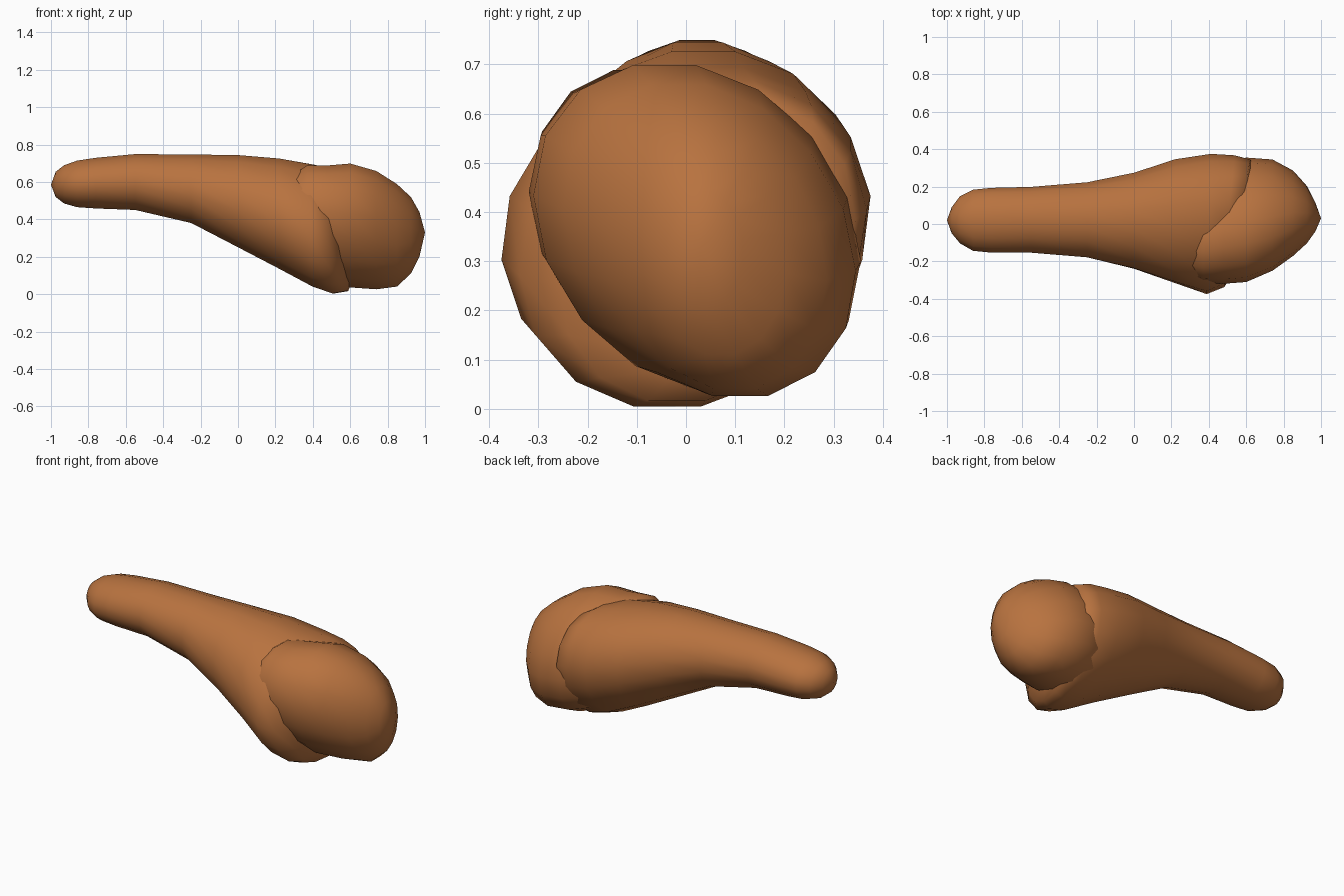
import bpy, bmesh, math

mat = bpy.data.materials.new("brown")
mat.diffuse_color = (0.48, 0.17, 0.05, 1)


def loft(name, sections, start, end, sides=16):
    """Skin oval sections (x, y_min, y_max, z_min, z_max, shear, lean) between two tips.
    shear slides x with y, lean slides y with z."""
    bm = bmesh.new()
    rings = []
    for x, y0, y1, z0, z1, shear, lean in sections:
        ring = []
        for i in range(sides):
            a = 2 * math.pi * (i + 0.5) / sides
            dy = (y1 - y0) / 2 * math.cos(a) * 1.01
            dz = (z1 - z0) / 2 * math.sin(a) * 1.015
            ring.append(bm.verts.new((x + shear * dy, (y0 + y1) / 2 + dy + lean * dz,
                                      (z0 + z1) / 2 + dz)))
        rings.append(ring)
    for a, b in zip(rings, rings[1:]):
        for i in range(sides):
            j = (i + 1) % sides
            bm.faces.new((a[i], a[j], b[j], b[i]))
    for tip, ring in ((start, rings[0]), (end, rings[-1])):
        v = bm.verts.new(tip)
        for i in range(sides):
            bm.faces.new((v, ring[i], ring[(i + 1) % sides]))
    bmesh.ops.recalc_face_normals(bm, faces=bm.faces)
    for f in bm.faces:
        f.smooth = True
    me = bpy.data.meshes.new(name)
    bm.to_mesh(me)
    bm.free()
    me.materials.append(mat)
    ob = bpy.data.objects.new(name, me)
    bpy.context.collection.objects.link(ob)
    return ob


# Tapered body, thin at the left and swelling to the right
loft("tapered_body", [
    (-0.975, -0.05, 0.09, 0.52, 0.655, 0, 0),
    (-0.93, -0.105, 0.15, 0.485, 0.69, 0, 0),
    (-0.86, -0.145, 0.185, 0.465, 0.715, 0, 0),
    (-0.76, -0.155, 0.195, 0.458, 0.73, 0, 0),
    (-0.55, -0.155, 0.20, 0.45, 0.75, 0, 0),
    (-0.25, -0.18, 0.225, 0.38, 0.748, 0, 0),
    (0.0, -0.24, 0.275, 0.25, 0.745, 0, 0.03),
    (0.22, -0.315, 0.345, 0.135, 0.727, 0, 0.07),
    (0.40, -0.37, 0.37, 0.04, 0.695, 0.03, 0.13),
    (0.51, -0.33, 0.36, 0.003, 0.67, 0.08, 0.16),
    (0.58, -0.25, 0.335, 0.015, 0.63, 0.15, 0.2),
    (0.61, -0.12, 0.26, 0.08, 0.54, 0.15, 0.2),
], (-1.0, 0.02, 0.585), (0.64, 0.08, 0.32))

# Rounded end lump, sunk into the wide end of the body
loft("rounded_end", [
    (0.22, -0.20, 0.04, 0.26, 0.54, 0, -0.1),
    (0.28, -0.28, 0.14, 0.19, 0.63, 0, -0.15),
    (0.37, -0.305, 0.22, 0.11, 0.69, 0, -0.18),
    (0.48, -0.31, 0.31, 0.07, 0.69, 0, -0.2),
    (0.60, -0.30, 0.345, 0.035, 0.70, 0, -0.2),
    (0.74, -0.24, 0.335, 0.025, 0.66, 0, -0.2),
    (0.85, -0.165, 0.28, 0.04, 0.59, 0, -0.15),
    (0.925, -0.10, 0.20, 0.11, 0.52, 0, -0.1),
    (0.97, -0.04, 0.115, 0.20, 0.44, 0, 0),
], (0.18, -0.08, 0.38), (1.0, 0.03, 0.33))
